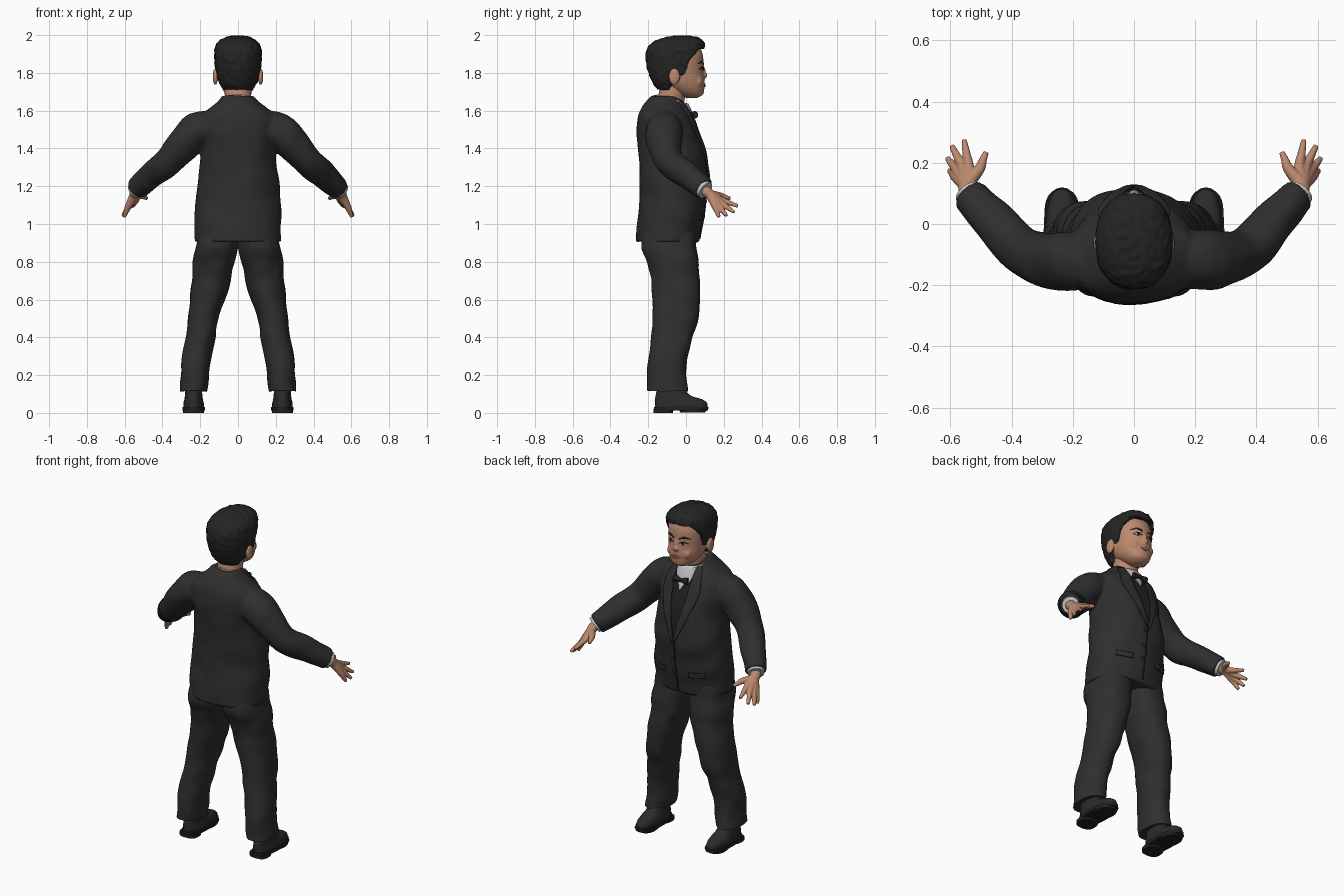
import bpy, bmesh, math
from mathutils import Vector, Matrix, noise
from mathutils.bvhtree import BVHTree

if "Cube" in bpy.data.objects:
    bpy.data.objects.remove(bpy.data.objects["Cube"])


def material(name, r, g, b):
    m = bpy.data.materials.new(name)
    m.use_nodes = True
    m.diffuse_color = (r, g, b, 1)
    node = m.node_tree.nodes["Principled BSDF"]
    node.inputs["Base Color"].default_value = (r, g, b, 1)
    node.inputs["Roughness"].default_value = 0.8
    return m


SUIT = material("charcoal_cloth", .028, .028, .029)
BLACK = material("black_satin", .015, .015, .016)
HAIR = material("dark_hair", .019, .018, .018)
SKIN = material("skin", .50, .25, .155)
LIP = material("lips", .36, .14, .095)
SHIRT = material("shirt_white", .55, .55, .56)
LEATHER = material("shoe_leather", .024, .024, .024)


def smooth_path(points, steps):
    """Catmull-Rom samples through tuples of any length."""
    pts = [points[0]] + list(points) + [points[-1]]
    out = []
    for i in range(1, len(pts) - 2):
        for k in range(steps):
            t = k / steps
            out.append([b + .5 * t * (c - a + t * (2*a - 5*b + 4*c - d + t * (3*(b - c) + d - a)))
                        for a, b, c, d in zip(*pts[i-1:i+3])])
    return out + [list(points[-1])]


def skin_rings(bm, rings):
    """Bridge rings of coordinates and close both ends."""
    loops = [[bm.verts.new(co) for co in ring] for ring in rings]
    n = len(loops[0])
    for a, b in zip(loops, loops[1:]):
        for i in range(n):
            j = (i + 1) % n
            bm.faces.new((a[i], a[j], b[j], b[i]))
    bm.faces.new(loops[0])
    bm.faces.new(loops[-1])


def loft(bm, sections, power=2.0, steps=6, n=48, cx=0, tilt=0):
    """Stack of rounded sections: (z, half width, back y, front y, optional centre x)."""
    rings = []
    for z, w, y0, y1, *x in smooth_path(sections, steps):
        ring = []
        for i in range(n):
            c, s = math.cos(math.tau * i / n), math.sin(math.tau * i / n)
            px = math.copysign(abs(c) ** (2 / power), c) * w
            py = math.copysign(abs(s) ** (2 / power), s) * (y1 - y0) / 2
            ring.append(((x[0] if x else cx) + px, (y0 + y1) / 2 + py, z + tilt * py))
        rings.append(ring)
    skin_rings(bm, rings)


def tube(bm, points, side=1, steps=5, n=20):
    """Round limb through (x, y, z, radius)."""
    path = smooth_path(points, steps)
    centres = [Vector((p[0] * side, p[1], p[2])) for p in path]
    rings = []
    for i, c in enumerate(centres):
        d = centres[min(i + 1, len(path) - 1)] - centres[max(i - 1, 0)]
        q = d.to_track_quat('Z', 'Y')
        rings.append([c + q @ (Vector((math.cos(math.tau * k / n), math.sin(math.tau * k / n), 0)) * path[i][3])
                      for k in range(n)])
    skin_rings(bm, rings)


def ball(bm, centre, size):
    bmesh.ops.create_uvsphere(bm, u_segments=20, v_segments=12, radius=1,
                              matrix=Matrix.Translation(centre) @ Matrix.Diagonal((*size, 1)))


def ruffle(bm, freq, amount):
    for v in bm.verts:
        v.co += noise.noise_vector(v.co * freq) * amount


def finish(bm, name, mat, mirror=False, remesh=0, thickness=0, relax=3):
    bmesh.ops.recalc_face_normals(bm, faces=bm.faces)
    for f in bm.faces:
        f.smooth = True
    me = bpy.data.meshes.new(name)
    bm.to_mesh(me)
    bm.free()
    ob = bpy.data.objects.new(name, me)
    me.materials.append(mat)
    bpy.context.collection.objects.link(ob)
    if remesh:
        m = ob.modifiers.new("blend", 'REMESH')
        m.mode, m.voxel_size, m.use_smooth_shade = 'VOXEL', remesh, True
        m = ob.modifiers.new("relax", 'SMOOTH')
        m.factor, m.iterations = .5, relax
    if thickness:
        m = ob.modifiers.new("thickness", 'SOLIDIFY')
        m.thickness, m.offset = thickness, 0
    if mirror:
        ob.modifiers.new("mirror", 'MIRROR')
    if not remesh and not thickness:
        bpy.context.view_layer.objects.active = ob
        ob.select_set(True)
        bpy.ops.object.shade_smooth_by_angle(angle=math.radians(50))
        ob.select_set(False)
    return ob


def plate(name, mat, tree, edge_a, edge_b, mirror=False, lift=.004, across=8, thickness=.006):
    """Thin strip between two (x, z) outlines, laid on a surface from the front."""
    bm = bmesh.new()
    rows = []
    for a, b in zip(smooth_path(edge_a, 8), smooth_path(edge_b, 8)):
        row = []
        for k in range(across + 1):
            t = k / across
            x, z = a[0] + (b[0] - a[0]) * t, a[1] + (b[1] - a[1]) * t
            hit = tree.ray_cast(Vector((x, .5, z)), Vector((0, -1, 0)))[0]
            row.append(bm.verts.new((x, (hit.y if hit else 0) + lift, z)))
        rows.append(row)
    for a, b in zip(rows, rows[1:]):
        for k in range(across):
            bm.faces.new((a[k], a[k+1], b[k+1], b[k]))
    bmesh.ops.remove_doubles(bm, verts=bm.verts, dist=.0002)
    return finish(bm, name, mat, mirror, thickness=thickness)


# Jacket: body and both sleeves blended together
bm = bmesh.new()
loft(bm, [(.905, .225, -.265, .07), (1.0, .23, -.255, .085), (1.1, .225, -.245, .102),
          (1.22, .217, -.245, .115), (1.32, .205, -.25, .108), (1.42, .2, -.257, .088),
          (1.5, .215, -.262, .06), (1.57, .205, -.255, .025), (1.615, .15, -.235, 0),
          (1.65, .105, -.21, -.015), (1.678, .085, -.185, -.03)], power=2.15)
for side in (1, -1):
    tube(bm, [(.12, -.12, 1.515, .085), (.215, -.12, 1.495, .097), (.29, -.115, 1.42, .09),
              (.37, -.085, 1.33, .077), (.46, .01, 1.255, .07), (.535, .093, 1.187, .06)], side)
ruffle(bm, 9, .008)
bmesh.ops.recalc_face_normals(bm, faces=bm.faces)
jacket_tree = BVHTree.FromBMesh(bm)
finish(bm, "jacket", SUIT, remesh=.009)

# Jacket front details
plate("waistcoat_front", BLACK, jacket_tree, [(-.06, 1.62), (-.045, 1.45), (-.002, 1.25)],
      [(.06, 1.62), (.045, 1.45), (.002, 1.25)], lift=.003)
plate("shirt_front", SHIRT, jacket_tree, [(-.05, 1.64), (-.035, 1.59), (-.002, 1.52)],
      [(.05, 1.64), (.035, 1.59), (.002, 1.52)], lift=.007)
plate("lapel", SUIT, jacket_tree, [(.06, 1.65), (.047, 1.47), (0, 1.24)],
      [(.085, 1.645), (.115, 1.5), (.012, 1.23)], mirror=True, lift=.009, thickness=.009)
plate("pocket_flap", SUIT, jacket_tree, [(.08, 1.05), (.17, 1.055)],
      [(.08, 1.02), (.17, 1.025)], mirror=True, lift=.004, thickness=.008)
plate("front_seam", BLACK, jacket_tree, [(-.003, 1.24), (-.003, .92)],
      [(.003, 1.24), (.003, .92)], lift=.001, across=2)
bm = bmesh.new()
for z in (1.21, 1.12, 1.04):
    hit = jacket_tree.ray_cast(Vector((.015, .5, z)), Vector((0, -1, 0)))[0]
    ball(bm, hit, (.011, .007, .011))
finish(bm, "jacket_buttons", BLACK)

# Trousers
bm = bmesh.new()
loft(bm, [(.97, .1, -.22, .05, .11), (.88, .113, -.235, .055, .114), (.78, .107, -.2, .07, .13),
          (.68, .1, -.182, .076, .145), (.5, .083, -.175, .067, .183), (.4, .08, -.182, .032, .2),
          (.3, .077, -.195, .006, .218), (.2, .075, -.205, .003, .228),
          (.115, .07, -.21, .012, .235)], power=2.2)
ruffle(bm, 10, .009)
finish(bm, "trouser_leg", SUIT, mirror=True)

# Shoes
bm = bmesh.new()
loft(bm, [(.018, .054, -.163, .112), (.05, .054, -.165, .113), (.072, .049, -.165, .085),
          (.095, .046, -.16, .02), (.15, .043, -.15, -.02)], power=2.3, cx=.235)
finish(bm, "shoe_upper", LEATHER, mirror=True)
bm = bmesh.new()
loft(bm, [(.012, .06, -.17, .117), (.032, .06, -.17, .119)], power=2.4, steps=1, cx=.235)
loft(bm, [(0, .055, -.172, -.07), (.02, .056, -.172, -.065)], power=2.8, steps=1, cx=.235)
loft(bm, [(.002, .053, -.03, .1), (.02, .057, -.04, .115)], power=2.4, steps=1, cx=.235)
finish(bm, "shoe_sole", BLACK, mirror=True)

# Hands: four fingers and a thumb fanning out from the wrist, and shirt cuffs
bm = bmesh.new()
fingers = [((.54, .185, 1.128), (.555, .275, 1.095)), ((.56, .185, 1.112), (.595, .255, 1.062)),
           ((.575, .172, 1.098), (.61, .215, 1.043)), ((.582, .155, 1.09), (.603, .175, 1.037)),
           ((.505, .18, 1.15), (.483, .235, 1.135))]
for knuckle, tip in fingers:
    mid = [(a + b) / 2 for a, b in zip(knuckle, tip)]
    tube(bm, [(.535, .09, 1.187, .028), (.547, .125, 1.158, .026), (*knuckle, .018),
              (*mid, .0135), (*tip, .009)], n=14)
finish(bm, "hand", SKIN, mirror=True, remesh=.004, relax=2)
bm = bmesh.new()
tube(bm, [(.52, .075, 1.2, .05), (.542, .104, 1.178, .047)], steps=1)
finish(bm, "shirt_cuff", SHIRT, mirror=True)

# Neck, shirt collar and bow tie
bm = bmesh.new()
tube(bm, [(0, -.09, 1.58, .075), (0, -.075, 1.68, .07), (0, -.05, 1.77, .075)], n=32)
finish(bm, "neck", SKIN)
bm = bmesh.new()
loft(bm, [(1.59, .095, -.17, .045), (1.63, .087, -.162, .03), (1.662, .079, -.154, .012)],
     cx=0, tilt=-.3)
finish(bm, "shirt_collar", SHIRT)
bm = bmesh.new()
for side in (1, -1):
    tube(bm, [(.004, .052, 1.578, .008), (.022, .05, 1.578, .015), (.042, .045, 1.578, .02)], side)
ball(bm, (0, .054, 1.578), (.011, .01, .012))
finish(bm, "bow_tie", BLACK)

# Head with nose, ears and cheeks
bm = bmesh.new()
loft(bm, [(1.668, .03, 0, .06), (1.685, .058, -.04, .09), (1.715, .083, -.09, .097),
          (1.755, .1, -.14, .099), (1.80, .107, -.17, .094), (1.85, .112, -.18, .093),
          (1.90, .111, -.18, .088), (1.95, .09, -.15, .065), (1.975, .05, -.1, .03)], power=2.1)
ball(bm, (0, .093, 1.787), (.019, .021, .017))
ball(bm, (0, .088, 1.808), (.011, .016, .032))
for side in (1, -1):
    ball(bm, (.045 * side, .062, 1.755), (.033, .028, .032))
    ball(bm, (.12 * side, -.062, 1.78), (.014, .03, .045))
bmesh.ops.recalc_face_normals(bm, faces=bm.faces)
head_tree = BVHTree.FromBMesh(bm)
finish(bm, "head", SKIN, remesh=.006)

# Painted face: eyes, irises, brows and mouth
plate("eye_white", SHIRT, head_tree, [(.022, 1.82), (.041, 1.83), (.062, 1.821)],
      [(.022, 1.82), (.041, 1.812), (.062, 1.821)], mirror=True, lift=.001, thickness=.004)
plate("iris", BLACK, head_tree, [(.032, 1.821), (.041, 1.831), (.05, 1.821)],
      [(.032, 1.821), (.041, 1.812), (.05, 1.821)], mirror=True, lift=.003, thickness=.004)
plate("eyelid_line", BLACK, head_tree, [(.02, 1.822), (.041, 1.833), (.066, 1.822)],
      [(.02, 1.82), (.041, 1.829), (.066, 1.819)], mirror=True, lift=.003, thickness=.004)
plate("eyebrow", HAIR, head_tree, [(.016, 1.85), (.045, 1.862), (.075, 1.85)],
      [(.016, 1.843), (.045, 1.853), (.075, 1.847)], mirror=True, lift=.001, thickness=.005)
plate("mouth", LIP, head_tree, [(-.03, 1.736), (-.01, 1.744), (.01, 1.744), (.03, 1.736)],
      [(-.03, 1.736), (-.01, 1.727), (.01, 1.727), (.03, 1.736)], lift=.002, thickness=.006)

# Hair: a cap that sinks beneath the skin in front of the hairline
hairline = [(1.68, -.11), (1.735, -.1), (1.775, -.04), (1.80, -.005), (1.87, .02), (1.925, .07), (1.95, .2), (2.1, .3)]
bm = bmesh.new()
loft(bm, [(1.71, .08, -.15, .05), (1.75, .104, -.178, .08), (1.82, .119, -.204, .09),
          (1.89, .125, -.212, .095), (1.94, .12, -.198, .1), (1.972, .095, -.16, .088),
          (1.99, .06, -.1, .055), (1.996, .02, -.05, .01)], power=2.3, steps=9, n=96)
for v in bm.verts:
    for (z0, y0), (z1, y1) in zip(hairline, hairline[1:]):
        if z0 <= v.co.z < z1:
            edge = y0 + (y1 - y0) * (v.co.z - z0) / (z1 - z0)
            sink = max(0, min(1, (v.co.y - edge) / .012))
            v.co.x *= 1 - .25 * sink
            v.co.y = -.05 + (v.co.y + .05) * (1 - .25 * sink)
            break
ruffle(bm, 45, .005)
finish(bm, "hair", HAIR)
